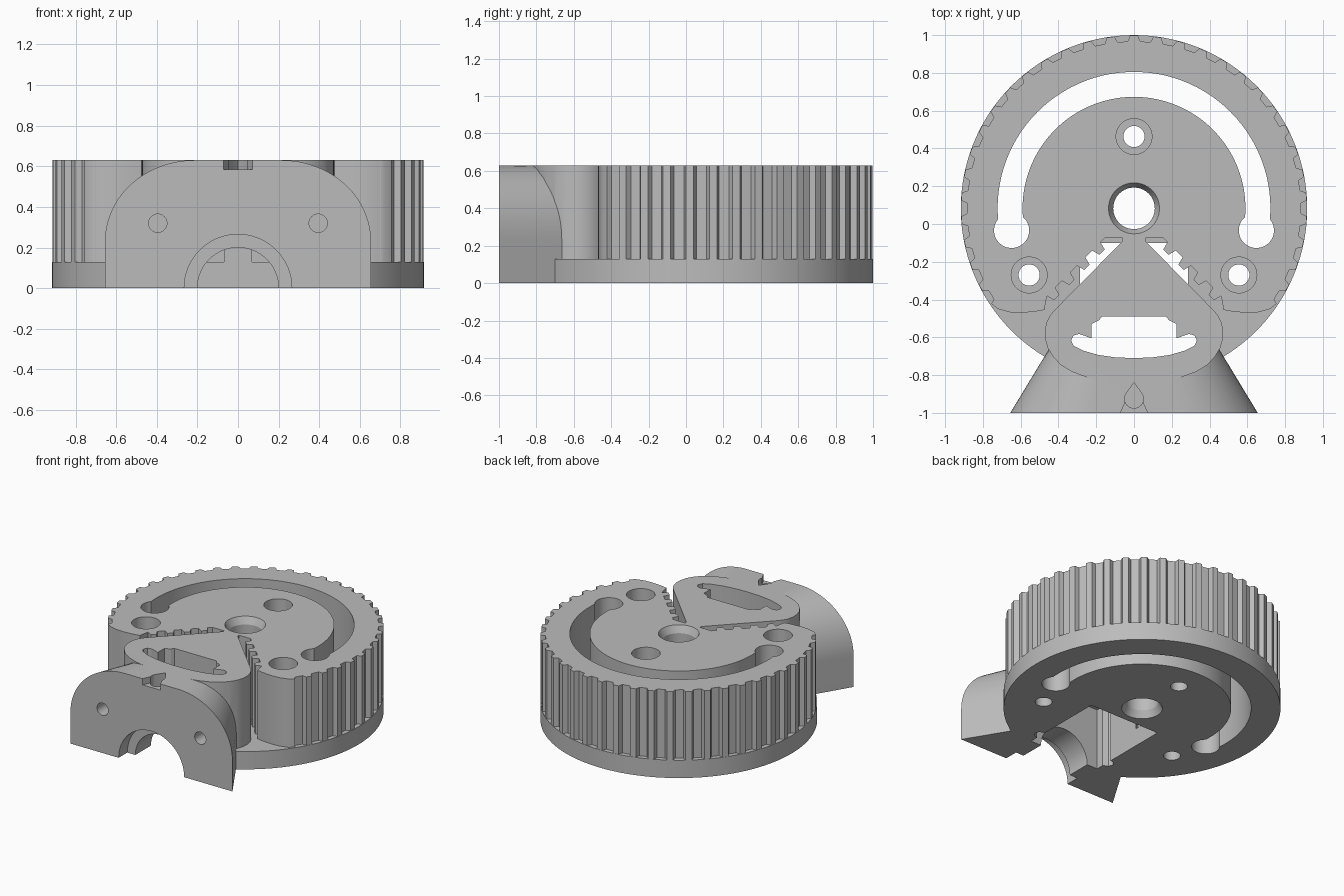
import bpy, bmesh, math
from math import sin, cos, pi, sqrt

cube = bpy.data.objects.get("Cube")
if cube:
    bpy.data.objects.remove(cube)

CY, R, TOP, RIM = 0.083, 0.917, 0.63, 0.13
LOW, HIGH = -0.05, 0.68  # overshoot, trimmed flat at the end

grey = bpy.data.materials.new("plain_grey")
grey.use_nodes = True
grey.diffuse_color = (0.5, 0.5, 0.5, 1)
grey.node_tree.nodes["Principled BSDF"].inputs["Base Color"].default_value = (0.5, 0.5, 0.5, 1)


def loft(name, rings):
    """Closed solid through matching rings of points."""
    bm = bmesh.new()
    vs = [[bm.verts.new(p) for p in ring] for ring in rings]
    n = len(vs[0])
    bm.faces.new(vs[0][::-1])
    bm.faces.new(vs[-1])
    for a, b in zip(vs, vs[1:]):
        for i in range(n):
            j = (i + 1) % n
            bm.faces.new((a[i], a[j], b[j], b[i]))
    bmesh.ops.recalc_face_normals(bm, faces=bm.faces)
    me = bpy.data.meshes.new(name)
    bm.to_mesh(me)
    bm.free()
    me.materials.append(grey)
    ob = bpy.data.objects.new(name, me)
    bpy.context.collection.objects.link(ob)
    return ob


def prism(name, pts, z0, z1):
    return loft(name, [[(x, y, z) for x, y in pts] for z in (z0, z1)])


def circle(x, y, r, n=64):
    return [(x + r * cos(2 * pi * i / n), y + r * sin(2 * pi * i / n)) for i in range(n)]


def mirrored(half):
    """Mirror a right-hand outline whose ends lie on x = 0."""
    return half + [(-x, y) for x, y in half[::-1] if x > 0]


def box(name, x, y0, y1, z0, z1):
    return prism(name, [(-x, y0), (x, y0), (x, y1), (-x, y1)], z0, z1)


def rod(name, x, z, r, y0, y1):
    """Cylinder running front to back."""
    return loft(name, [[(a, y, b) for a, b in circle(x, z, r)] for y in (y0, y1)])


def combine(target, other, op="DIFFERENCE"):
    bpy.context.view_layer.objects.active = target
    mod = target.modifiers.new(op, "BOOLEAN")
    mod.operation, mod.solver, mod.object = op, "EXACT", other
    bpy.ops.object.modifier_apply(modifier=mod.name)
    bpy.data.objects.remove(other)


def pocket(z):
    return box("pocket_cutter", 0.285, -0.72, -0.1, -0.3, z)


# Toothed belt rim
teeth = 46
outline = []
for i in range(teeth):
    mid = pi / 2 + (i + 0.5) * 2 * pi / teeth
    for da, r in ((-0.046, R - 0.002), (-0.03, R - 0.033), (0.03, R - 0.033),
                  (0.046, R - 0.002), (0.068, R - 0.002)):
        outline.append((r * cos(mid + da), CY + r * sin(mid + da)))
pulley = prism("pulley", outline, 0.05, HIGH)

# Front notch with belt-gripping teeth along both sides
half = [(0, -0.075), (0.155, -0.075)]
step, depth = 0.08, 0.03
for i in range(4):
    x, y = 0.165 + i * step, -0.085 - i * step
    half += [(x + 0.012, y - 0.012), (x + 0.02 - depth, y - 0.02 - depth),
             (x + 0.048 - depth, y - 0.048 - depth), (x + 0.056, y - 0.056)]
half += [(0.475, -0.455), (0.53, -0.465), (0.6, -0.47), (0.66, -0.467), (0.72, -0.45),
         (0.77, -0.41), (1.1, -0.41), (1.1, -1.2), (0, -1.2)]
combine(pulley, prism("notch_cutter", mirrored(half), -0.2, 1))

# Base flange
combine(pulley, prism("flange", circle(0, CY, R, 128), LOW, RIM), "UNION")
combine(pulley, pocket(RIM))

# Wedge between the belt grips
wedge = prism("wedge", mirrored([
    (0, -0.03), (0.06, -0.03), (0.06, -0.09), (0.42, -0.455), (0.445, -0.485),
    (0.463, -0.52), (0.472, -0.56), (0.47, -0.61), (0.457, -0.655), (0.43, -0.7),
    (0.39, -0.745), (0.33, -0.782), (0.25, -0.812), (0.14, -0.833), (0, -0.84)]), LOW, HIGH)

# Flared mount: round-shouldered face narrowing toward the wedge
side = [(0.655, LOW), (0.655, 0.23)]
side += [(0.215 + 0.44 * cos(a), 0.23 + 0.4 * sin(a))
         for a in [i * pi / 48 for i in range(1, 25)]]
side += [(0.215, HIGH)]
face = side + [(-x, z) for x, z in side[::-1]]
mount = loft("mount", [[(x * k, y, z) for x, z in face] for y, k in ((-1, 1), (-0.6, 0.63))])
combine(wedge, mount, "UNION")
combine(wedge, pocket(0.45))
combine(pulley, wedge, "UNION")

# Stepped arch and the two screw holes in the mount
combine(pulley, rod("arch_cutter", 0, 0, 0.265, -1.2, -0.9))
combine(pulley, rod("arch_cutter", 0, 0, 0.2, -1.1, -0.65))
for s in (-1, 1):
    combine(pulley, rod("screw_cutter", 0.395 * s, 0.32, 0.045, -1.1, -0.8))

# Pointer notch at the top of the mount
combine(pulley, prism("pointer_cutter", mirrored(
    [(0, -0.84), (0.072, -1), (0.072, -1.1), (0, -1.1)]), 0.585, 1))
combine(pulley, prism("pointer_cutter", mirrored(
    [(0, -0.84)] + [(0.05 * cos(a), -0.925 + 0.05 * sin(a))
                    for a in [pi / 6 - i * pi / 12 for i in range(8)]] + [(0, -0.975)]), 0.5, 1))

# Shaped slot through the wedge
combine(pulley, prism("slot_cutter", mirrored([
    (0, -0.49), (0.17, -0.49), (0.185, -0.51), (0.225, -0.53), (0.225, -0.605),
    (0.29, -0.582), (0.32, -0.59), (0.333, -0.615), (0.32, -0.645), (0.27, -0.67),
    (0.19, -0.693), (0.1, -0.706), (0, -0.71)]), -1, 1))

# Curved slot with round ends
arc = [-0.16 + i * (pi + 0.32) / 80 for i in range(81)]
ring = [(r * cos(a), CY + r * sin(a)) for r, angles in ((0.722, arc), (0.59, arc[::-1]))
        for a in angles]
combine(pulley, prism("arc_cutter", ring, -1, 1.1))
for s in (-1, 1):
    combine(pulley, prism("arc_end_cutter", circle(0.648 * s, -0.034, 0.093), -1.2, 1.2))

# Bolt holes with wide recesses
for x, y in ((0, 0.463), (0.555, -0.27), (-0.555, -0.27)):
    combine(pulley, prism("bolt_cutter", circle(x, y, 0.056), -1, 1))
    combine(pulley, prism("recess_cutter", circle(x, y, 0.095), 0.2, 1))

# Shaft bore, chamfered at both ends
bore = [(LOW - 0.1, 0.135), (0, 0.135), (0.05, 0.11), (TOP - 0.05, 0.11),
        (TOP, 0.135), (HIGH + 0.1, 0.135)]
combine(pulley, loft("bore_cutter", [[(x, y, z) for x, y in circle(0, CY, r)] for z, r in bore]))

# Trim top and bottom flat
combine(pulley, box("trim_cutter", 2, -2, 2, TOP, 2))
combine(pulley, box("trim_cutter", 2, -2, 2, -2, 0))

for o in bpy.context.selected_objects:
    o.select_set(False)
pulley.name = "pulley_with_mount"
pulley.select_set(True)
bpy.context.view_layer.objects.active = pulley
bpy.ops.object.shade_smooth_by_angle(angle=math.radians(25))
